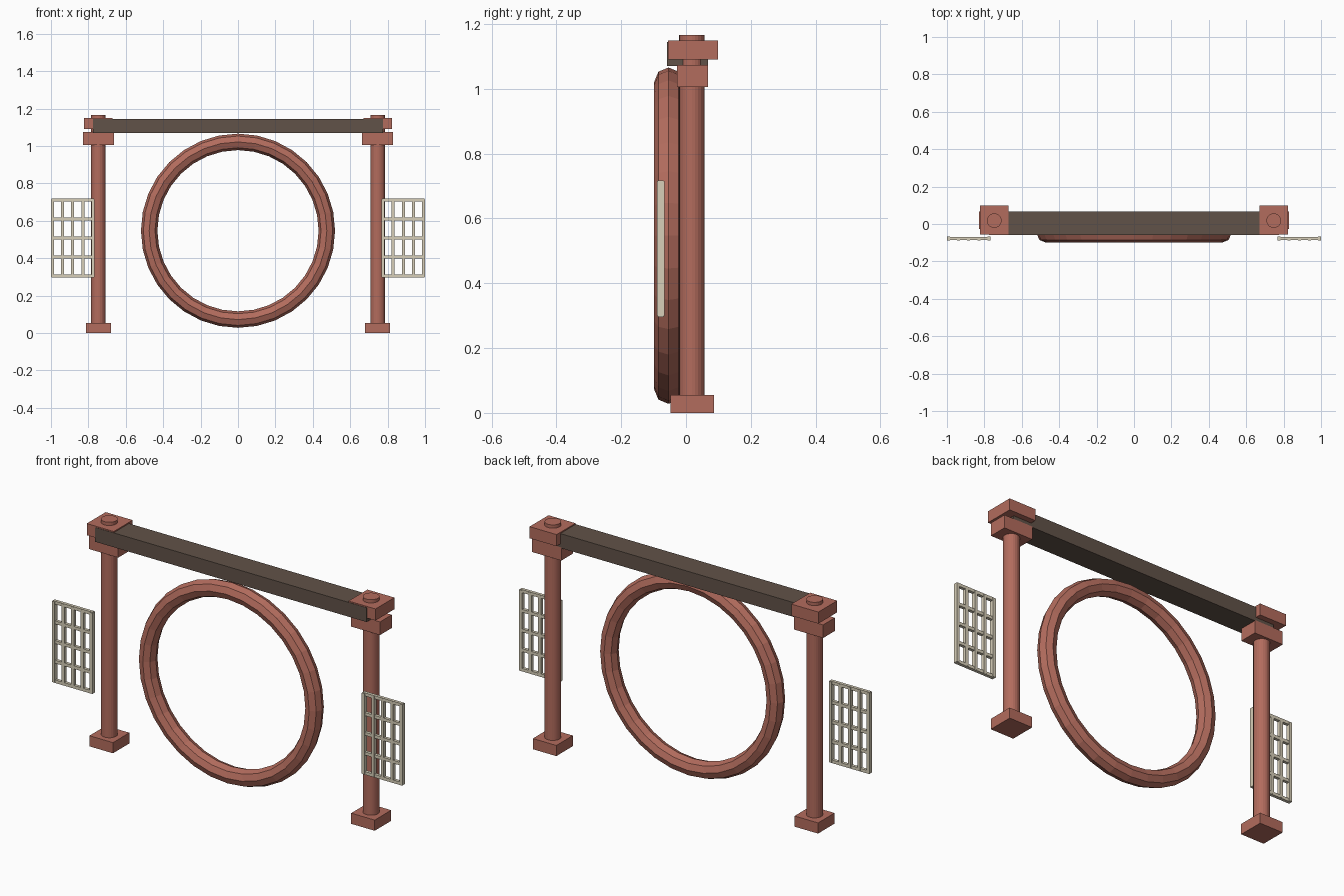
import bpy, bmesh
from math import pi, cos, sin
from mathutils import Matrix, Vector

if "Cube" in bpy.data.objects:
    bpy.data.objects.remove(bpy.data.objects["Cube"])


def material(name, rgb):
    m = bpy.data.materials.new(name)
    m.diffuse_color = (*rgb, 1)
    m.use_nodes = True
    m.node_tree.nodes["Principled BSDF"].inputs["Base Color"].default_value = m.diffuse_color
    return m


RED = material("red_lacquer", (0.45, 0.15, 0.11))
DARK = material("dark_wood", (0.12, 0.085, 0.065))
PALE = material("pale_wood", (0.68, 0.62, 0.48))


def finish(name, bm, mat):
    bmesh.ops.recalc_face_normals(bm, faces=bm.faces)
    me = bpy.data.meshes.new(name)
    bm.to_mesh(me)
    bm.free()
    me.materials.append(mat)
    ob = bpy.data.objects.new(name, me)
    bpy.context.collection.objects.link(ob)
    return ob


def add_box(bm, lo, hi):
    lo, hi = Vector(lo), Vector(hi)
    mat = Matrix.Translation((lo + hi) / 2) @ Matrix.Diagonal((*(hi - lo), 1))
    bmesh.ops.create_cube(bm, size=1, matrix=mat)


def box(name, lo, hi, mat):
    bm = bmesh.new()
    add_box(bm, lo, hi)
    return finish(name, bm, mat)


def centred_box(name, x, y, wx, wy, z0, z1, mat):
    return box(name, (x - wx / 2, y - wy / 2, z0), (x + wx / 2, y + wy / 2, z1), mat)


# Round moon-gate ring: octagonal section swept round the y axis
def ring(name, z, y, major, minor, n=32, k=8):
    bm = bmesh.new()
    rows = []
    for i in range(n):
        a = 2 * pi * i / n
        row = []
        for j in range(k):
            b = 2 * pi * j / k
            r = major + minor * cos(b)
            row.append(bm.verts.new((r * cos(a), y + minor * sin(b), z + r * sin(a))))
        rows.append(row)
    for i in range(n):
        p, q = rows[i], rows[(i + 1) % n]
        for j in range(k):
            bm.faces.new((p[j], q[j], q[(j + 1) % k], p[(j + 1) % k]))
    return finish(name, bm, RED)


# Lattice panel: five upright and five level bars
def lattice(name, x0, x1, z0, z1, y, cells=4, w=0.016):
    bm = bmesh.new()
    for i in range(cells + 1):
        edge = i in (0, cells)
        d = 0.011 if edge else 0.009
        x = x0 + (x1 - x0 - w) * i / cells
        add_box(bm, (x, y - d, z0 + 0.003), (x + w, y + d, z1 - 0.003))
        z = z0 + (z1 - z0 - w) * i / cells
        add_box(bm, (x0 + 0.003, y - 0.008, z), (x1 - 0.003, y + 0.008, z + w))
    return finish(name, bm, PALE)


PY = 0.019
for side, s in (("left", -1), ("right", 1)):
    x = 0.747 * s
    # Round post with base, bracket and cap
    bm = bmesh.new()
    bmesh.ops.create_cone(bm, cap_ends=True, segments=24, radius1=0.039, radius2=0.039,
                          depth=1.167, matrix=Matrix.Translation((x, PY - 0.001, 0.5835)))
    finish(side + "_post", bm, RED)
    centred_box(side + "_post_base", x, PY, 0.134, 0.134, 0, 0.055, RED)
    centred_box(side + "_lower_bracket", x, PY + 0.001, 0.166, 0.096, 1.006, 1.074, RED)
    centred_box(side + "_upper_bracket", x, PY + 0.002, 0.154, 0.154, 1.09, 1.15, RED)
    xa, xb = sorted((s * 0.768, s * 1.0))
    lattice(side + "_lattice", xa, xb, 0.296, 0.718, -0.078)

# Top beam and ring
box("top_beam", (-0.775, -0.058, 1.07), (0.775, 0.068, 1.144), DARK)
ring("round_gate", 0.547, -0.054, 0.475, 0.044)
